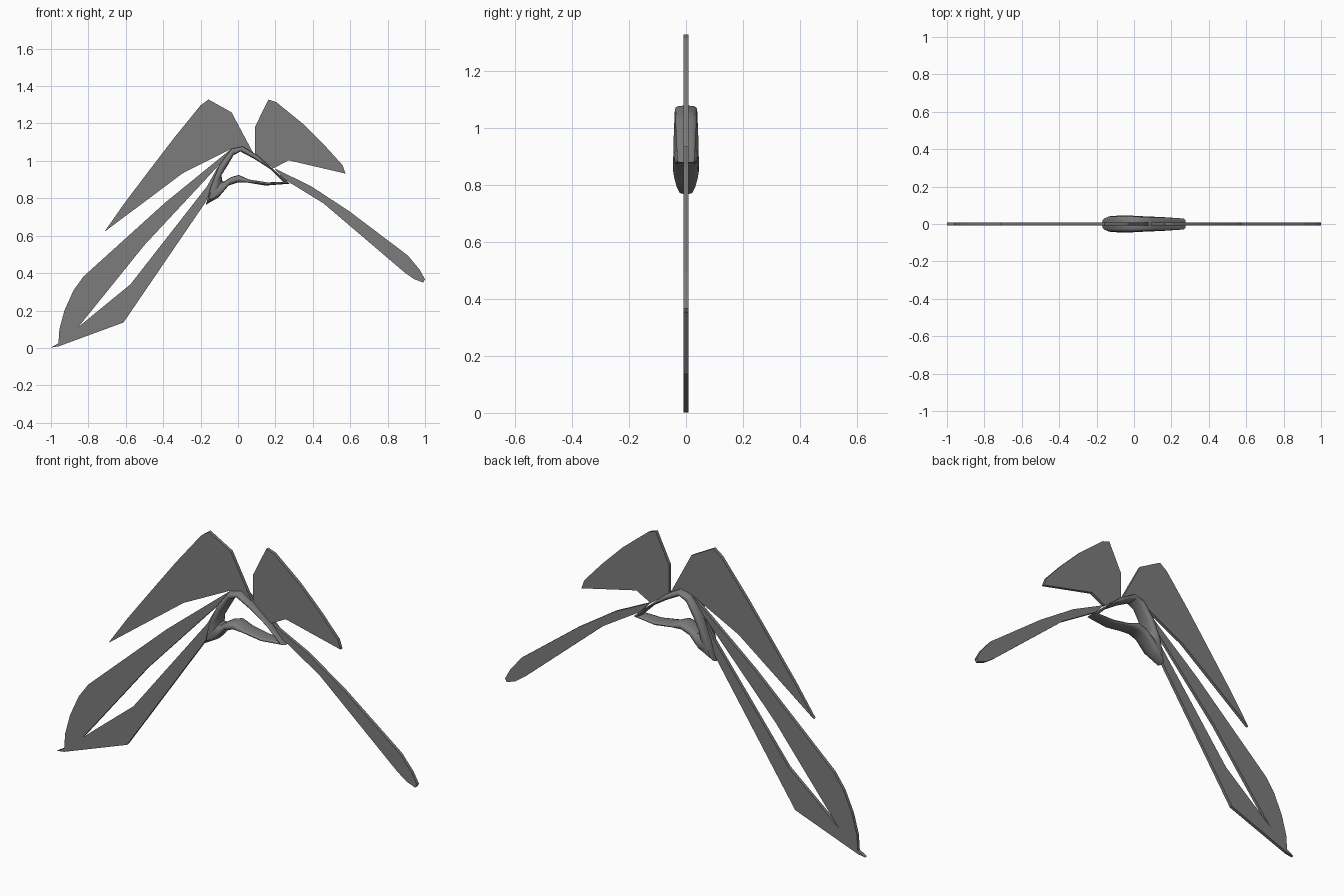
import bpy, bmesh, math
from mathutils import Vector

if "Cube" in bpy.data.objects:
    bpy.data.objects.remove(bpy.data.objects["Cube"])

grey = bpy.data.materials.new("mid_grey")
grey.use_nodes = True
COLOUR = (0.2, 0.2, 0.2, 1)
grey.diffuse_color = COLOUR
grey.node_tree.nodes["Principled BSDF"].inputs["Base Color"].default_value = COLOUR


def finish(name, bm):
    bmesh.ops.recalc_face_normals(bm, faces=bm.faces)
    mesh = bpy.data.meshes.new(name)
    bm.to_mesh(mesh)
    bm.free()
    mesh.materials.append(grey)
    obj = bpy.data.objects.new(name, mesh)
    bpy.context.collection.objects.link(obj)
    return obj


def plate(name, outline, half=0.008):
    """Flat blade: an x-z outline extruded through y."""
    bm = bmesh.new()
    face = bm.faces.new([bm.verts.new((x, -half, z)) for x, z in outline])
    out = bmesh.ops.extrude_face_region(bm, geom=[face])
    moved = [v for v in out["geom"] if isinstance(v, bmesh.types.BMVert)]
    bmesh.ops.translate(bm, verts=moved, vec=(0, 2 * half, 0))
    caps = [f for f in bm.faces if len(f.verts) > 4]
    bmesh.ops.triangulate(bm, faces=caps)
    return finish(name, bm)


# Upper blades
plate("upper_right_blade", [
    (-.715, .62), (-.61, .77), (-.47, .955), (-.34, 1.125), (-.2, 1.297),
    (-.158, 1.328), (-.035, 1.26), (.085, 1.035), (.03, 1.065), (-.035, 1.065),
    (-.297, .933)])
plate("upper_left_blade", [
    (.09, 1.18), (.163, 1.328), (.206, 1.313), (.345, 1.2), (.463, 1.083),
    (.56, .976), (.575, .932), (.27, 1.003), (.19, .96), (.09, 1.035)])

# Long paddle on the left
plate("left_paddle", [
    (.195, .96), (.39, .865), (.596, .73), (.907, .495), (.97, .42), (1, .366),
    (.99, .35), (.944, .366), (.89, .404), (.457, .773), (.25, .9)])

# Long forked blade on the right, open between its two arms
plate("right_forked_blade", [
    (-.035, 1.065), (-.388, .778), (-.826, .382), (-.88, .307), (-.928, .2),
    (-.955, .1), (-.96, .025), (-1, .002), (-.96, .008), (-.612, .136),
    (-.174, .778), (-.1, .95), (-.107, .97), (-.165, .865), (-.575, .34),
    (-.785, .168), (-.855, .11), (-.5, .55), (-.09, .99), (-.04, 1.02)])

# Central loop: (outer x, z, inner x, z, half depth) around the ring
RING = [
    (-.172, .765, -.085, .895, .035), (-.147, .86, -.088, .925, .044),
    (-.1, .98, -.062, .965, .043), (-.035, 1.065, -.024, 1.03, .04),
    (.024, 1.078, .013, 1.05, .039), (.104, 1.03, .088, 1.01, .037),
    (.19, .955, .174, .955, .034), (.277, .878, .24, .888, .03),
    (.147, .868, .158, .885, .037), (.05, .884, .06, .9, .041),
    (-.003, .884, .003, .925, .044), (-.05, .868, -.04, .912, .046),
    (-.104, .805, -.077, .888, .045)]
SIDES = 12


def squash(v):
    """Rounded-box version of a circle coordinate."""
    return math.copysign(abs(v) ** 0.7, v)


bm = bmesh.new()
loops = []
for ox, oz, ix, iz, depth in RING:
    outer, inner = Vector((ox, 0, oz)), Vector((ix, 0, iz))
    mid, arm = (outer + inner) / 2, (outer - inner) / 2
    if arm.length < 0.008:
        arm = arm.normalized() * 0.008
    loop = []
    for k in range(SIDES):
        a = math.tau * k / SIDES
        p = mid + arm * squash(math.cos(a))
        p.y = depth * squash(math.sin(a))
        loop.append(bm.verts.new(p))
    loops.append(loop)
for i, loop in enumerate(loops):
    nxt = loops[(i + 1) % len(loops)]
    for k in range(SIDES):
        j = (k + 1) % SIDES
        bm.faces.new((loop[k], loop[j], nxt[j], nxt[k]))
ring = finish("central_loop", bm)
bpy.context.view_layer.objects.active = ring
ring.select_set(True)
bpy.ops.object.shade_smooth_by_angle(angle=math.radians(50))
